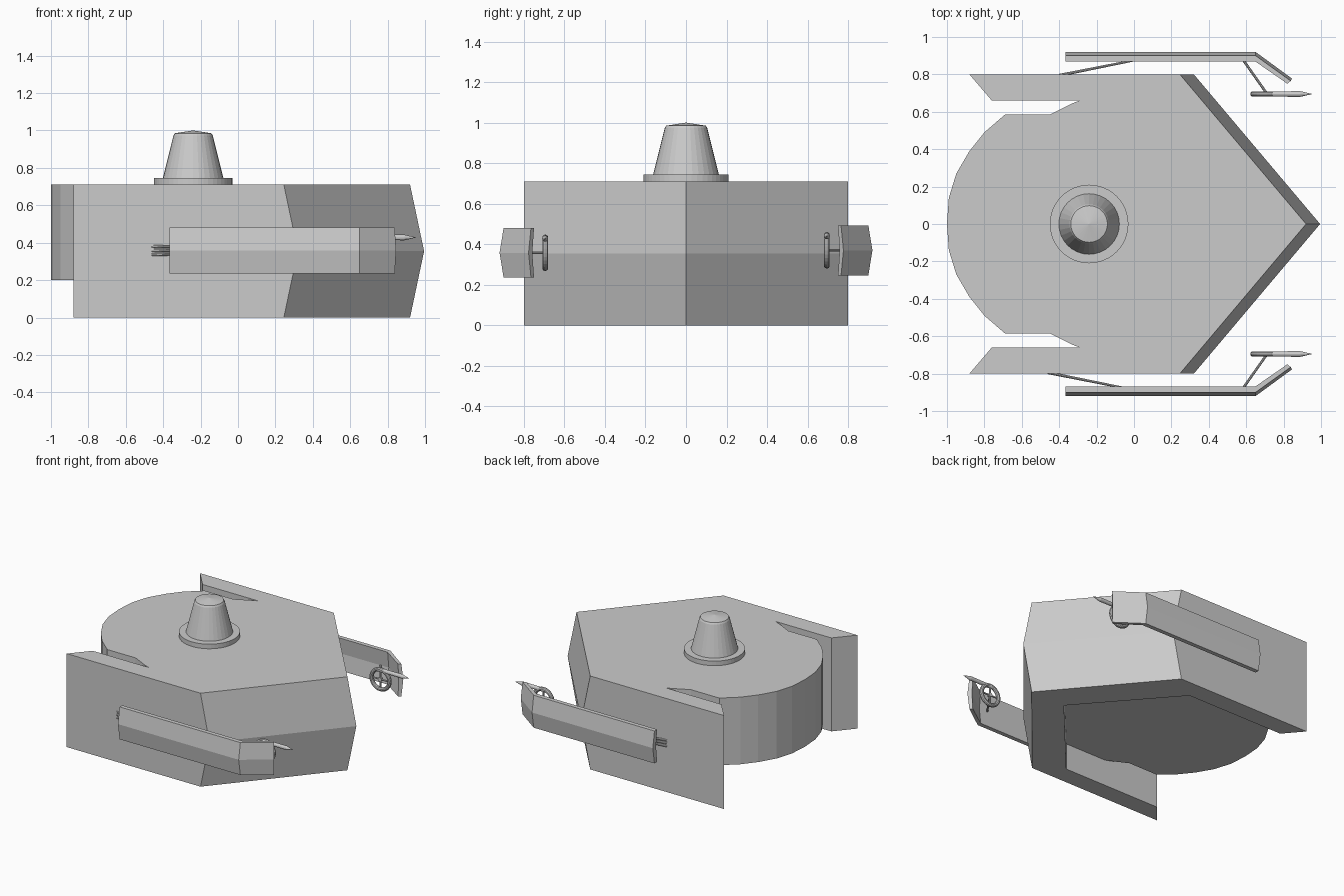
import bpy, bmesh, math
from mathutils import Vector

if "Cube" in bpy.data.objects:
    bpy.data.objects.remove(bpy.data.objects["Cube"])


def loft(name, loops, closed_tube=False):
    """Bridge matching vertex loops, then cap both ends."""
    bm = bmesh.new()
    rings = [[bm.verts.new(p) for p in lp] for lp in loops]
    n = len(rings[0])
    for a, b in zip(rings, rings[1:]):
        for i in range(n):
            j = (i + 1) % n
            bm.faces.new((a[i], a[j], b[j], b[i]))
    bm.faces.new(rings[0][::-1])
    bm.faces.new(rings[-1])
    bmesh.ops.recalc_face_normals(bm, faces=bm.faces)
    me = bpy.data.meshes.new(name)
    bm.to_mesh(me)
    bm.free()
    ob = bpy.data.objects.new(name, me)
    bpy.context.collection.objects.link(ob)
    return ob


def mirrored(half):
    """Complete an outline symmetrical about the x axis."""
    return half + [(x, -y) for x, y in reversed(half) if abs(y) > 1e-6]


def lathe(name, profile, origin, axis, sides):
    """Stack of circular sections (radius, distance) along an axis."""
    q = Vector((0, 0, 1)).rotation_difference(Vector(axis).normalized())
    loops = []
    for r, d in profile:
        loops.append([Vector(origin) + q @ Vector((r * math.cos(t), r * math.sin(t), d))
                      for t in (2 * math.pi * i / sides for i in range(sides))])
    return loft(name, loops)


def rod(name, a, b, r, r2=None, sides=8):
    v = Vector(b) - Vector(a)
    return lathe(name, [(r, 0), (r2 or r, v.length)], a, v, sides)


H = 0.71

# Armoured outer shell: pointed nose with a chevron edge, two side plates
outer = [(-0.88, 0.8), (0.245, 0.8), (0.92, 0), (0.245, -0.8), (-0.88, -0.8)]
inner = [(-0.76, -0.66), (0.055, -0.66), (0.63, 0), (0.055, 0.66), (-0.76, 0.66)]
shell = []
for z, bulge in ((0, 0), (H / 2, 0.075), (H, 0)):
    shell.append([(x + (bulge if x > 0 else 0), y, z) for x, y in outer]
                 + [(x, y, z) for x, y in inner])
loft("outer_shell", shell)

# Raised inner body with rounded rear
half = [(0.63, 0), (0.055, 0.66), (-0.29, 0.66), (-0.33, 0.645), (-0.45, 0.585), (-0.69, 0.585),
        (-0.80, 0.49), (-0.88, 0.39), (-0.95, 0.27), (-0.99, 0.14), (-1.0, 0)]
outline = half + [(x, -y) for x, y in reversed(half[1:-1])]
loft("inner_body", [[(x, y, z) for x, y in outline] for z in (0.2, H)])

# Turret on top
lathe("turret_base", [(0.21, 0), (0.21, 0.035)], (-0.24, 0, H), (0, 0, 1), 48)
lathe("turret", [(0.162, 0), (0.105, 0.23), (0.1, 0.262), (0.002, 0.29)][:1]
      + [(0.105, 0.228), (0.098, 0.24), (0.002, 0.255)], (-0.24, 0, H + 0.035), (0, 0, 1), 32)

for side, word, dx, dz in ((-1, "front", -0.06, 0), (1, "back", 0, 0.012)):
    zm = 0.358 + dz

    # Side shield: bent plate with a chevron section, angled inward at the nose
    path = [(-0.365, 0.868, 0.90, 0.02), (0.65, 0.868, 0.90, 0.02), (0.82, 0.75, 0.765, 0.012)]
    loops = []
    for i, (x, yi, yo, c) in enumerate(path):
        tip = 0.018 if i == 2 else 0.0
        loops.append([(x, side * yi, zm - 0.123), (x + tip, side * yo, zm - 0.123),
                      (x + tip * 1.4, side * (yo + c), zm),
                      (x + tip, side * yo, zm + 0.123), (x, side * yi, zm + 0.123),
                      (x, side * (yi + c * 0.7), zm)])
    loft(word + "_shield", loops)

    # Rear support rods
    for k in (-1, 0, 1):
        rod(word + "_support_rod", (-0.4 + dx, side * 0.795, zm + k * 0.022),
            (0.0 + dx, side * 0.875, zm + k * 0.014), 0.008, 0.006)

    # Wheel mount: strut, ring, hub and spokes
    hub = Vector((0.712, side * 0.695, zm))
    rod(word + "_strut", (0.585, side * 0.875, zm), hub, 0.007)
    bpy.ops.mesh.primitive_torus_add(major_radius=0.075, minor_radius=0.015,
                                     major_segments=28, minor_segments=10,
                                     location=hub, rotation=(math.pi / 2, 0, 0))
    bpy.context.object.name = word + "_ring"
    rod(word + "_hub", hub - Vector((0, 0.01, 0)), hub + Vector((0, 0.01, 0)), 0.016)
    for k in range(4):
        a = k * math.pi / 2
        rod(word + "_spoke", hub, hub + Vector((math.cos(a), 0, math.sin(a))) * 0.075, 0.006)

    # Pointed barrel on top of the ring
    lathe(word + "_barrel", [(0.014, 0), (0.015, 0.20), (0.001, 0.26)],
          (0.69, side * 0.695, zm + 0.07), (1, 0, 0), 12)
